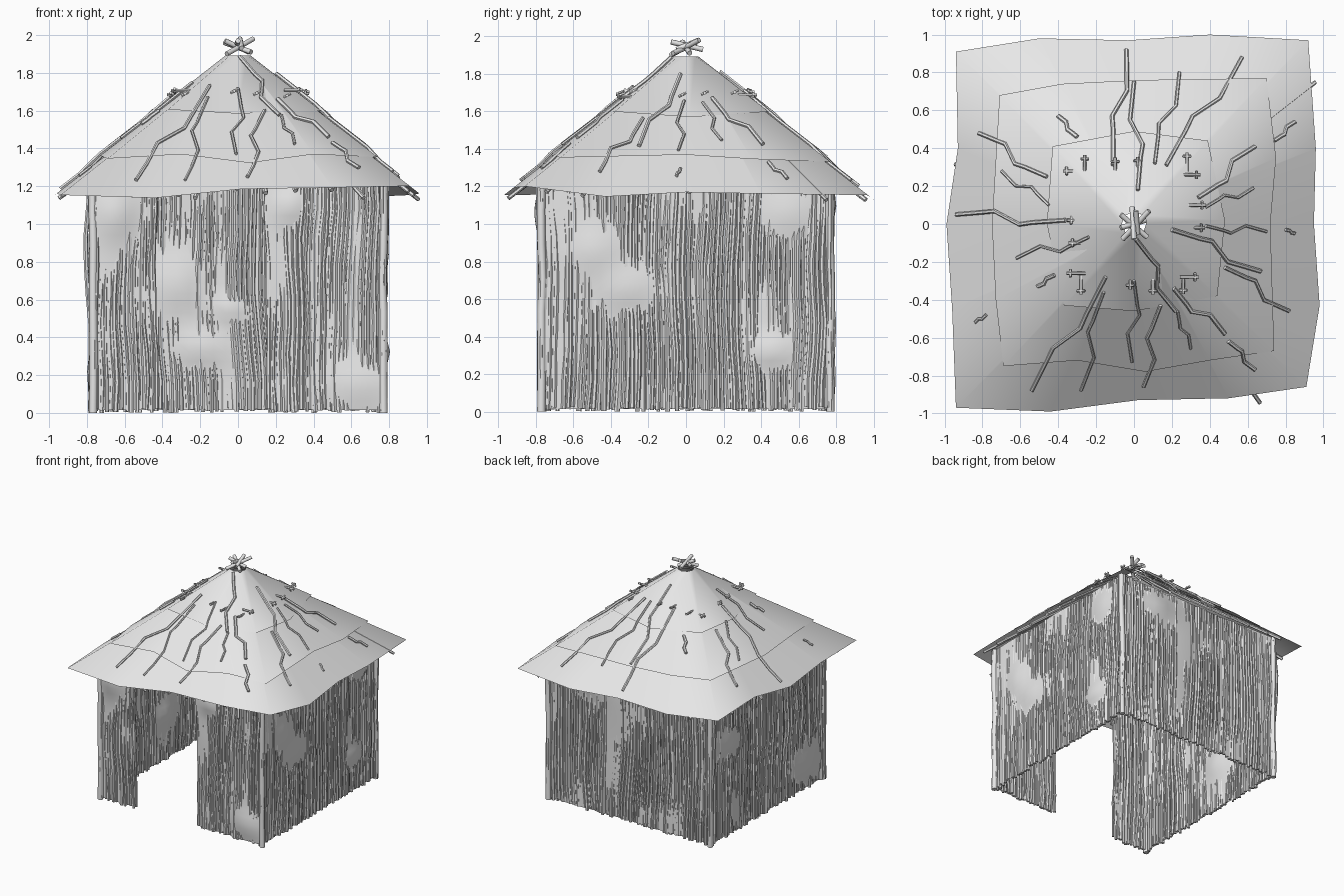
import bpy, bmesh, math, random
from mathutils import Vector, Matrix, noise
from mathutils.bvhtree import BVHTree

random.seed(4)
cube = bpy.data.objects.get("Cube")
if cube:
    bpy.data.objects.remove(cube, do_unlink=True)

straw = bpy.data.materials.new("pale_grey")
straw.use_nodes = True
colour = (0.8, 0.8, 0.8, 1)
straw.diffuse_color = colour
straw.node_tree.nodes["Principled BSDF"].inputs["Base Color"].default_value = colour


def finish(bm, name):
    mesh = bpy.data.meshes.new(name)
    bm.to_mesh(mesh)
    bm.free()
    mesh.materials.append(straw)
    for poly in mesh.polygons:
        poly.use_smooth = True
    obj = bpy.data.objects.new(name, mesh)
    bpy.context.collection.objects.link(obj)
    bpy.context.view_layer.objects.active = obj
    bpy.ops.object.select_all(action='DESELECT')
    obj.select_set(True)
    bpy.ops.object.shade_smooth_by_angle(angle=math.radians(50))
    return obj


def tube(bm, points, radius, sides=6):
    """A capped stick through the given points."""
    points = [Vector(p) for p in points]
    turn = (points[-1] - points[0]).to_track_quat('Z', 'Y')
    rings = []
    for p in points:
        ring = []
        for i in range(sides):
            a = math.tau * i / sides
            ring.append(bm.verts.new(p + turn @ Vector((math.cos(a), math.sin(a), 0)) * radius))
        rings.append(ring)
    for low, high in zip(rings, rings[1:]):
        for i in range(sides):
            j = (i + 1) % sides
            bm.faces.new((low[i], low[j], high[j], high[i]))
    bm.faces.new(rings[0][::-1])
    bm.faces.new(rings[-1])


# Walls: a wavy sheet with rows of thin upright sticks running through it
WALL, TOP = 0.765, 1.25


def wave(u, z, side):
    return noise.noise(Vector((u * 2.5, z * 2, side * 7.3)))


def wall(name, side, start, end, bulges):
    spin = Matrix.Rotation(side * math.pi / 2, 3, 'Z')

    def place(u, z, out):
        return spin @ Vector((u, -WALL - out, z))

    sheet = bmesh.new()
    bmesh.ops.create_grid(sheet, x_segments=24, y_segments=24, size=1)
    for v in sheet.verts:
        u = start + (end - start) * (v.co.x + 1) / 2
        z = 0.015 + (TOP - 0.015) * (v.co.y + 1) / 2
        out = 0.014 * wave(u * 1.5, z + 5, side)
        for bu, bz, ru, rz, amount in bulges:
            out += amount * math.exp(-((u - bu) / ru) ** 2 - ((z - bz) / rz) ** 2)
        v.co = place(u, z, out)
    finish(sheet, name + "_sheet")

    sticks = bmesh.new()
    count = round((end - start) / 0.026)
    for n in range(count + 1):
        base = start + (end - start) * n / count + random.uniform(-0.005, 0.005)
        depth = random.uniform(-0.007, 0.007)
        low, high = random.uniform(0, 0.025), TOP - random.uniform(0, 0.02)
        path = []
        for k in range(9):
            z = low + (high - low) * k / 8
            u = base + 0.03 * wave(base, z, side) + random.uniform(-0.004, 0.004)
            path.append(place(u, z, depth + 0.012 * wave(base * 3, z * 2, side + 4)))
        tube(sticks, path, random.uniform(0.009, 0.015))
    finish(sticks, name + "_sticks")


wall("front_wall_right", 0, -0.78, -0.44, [(-0.65, 1.05, 0.12, 0.14, 0.035)])
wall("front_wall_left", 0, 0.15, 0.78,
     [(0.65, 0.15, 0.2, 0.13, 0.03), (0.28, 1.1, 0.1, 0.1, 0.035)])
wall("left_wall", 1, -0.78, 0.78,
     [(-0.48, 0.85, 0.13, 0.13, 0.035), (-0.33, 0.65, 0.14, 0.12, 0.035),
      (0.45, 0.32, 0.12, 0.08, 0.035), (0.55, 1.05, 0.14, 0.14, 0.03)])
wall("back_wall", 2, -0.78, 0.78,
     [(0.33, 0.68, 0.13, 0.16, -0.035), (0.2, 0.34, 0.13, 0.1, -0.035),
      (0.05, 0.55, 0.08, 0.06, -0.03), (-0.4, 1.1, 0.14, 0.1, 0.03)])
wall("right_wall", 3, -0.78, 0.78,
     [(0.5, 0.2, 0.2, 0.14, 0.03), (-0.1, 0.4, 0.14, 0.12, -0.035),
      (-0.5, 0.8, 0.14, 0.12, 0.035)])

posts = bmesh.new()
for sx in (-1, 1):
    for sy in (-1, 1):
        path = []
        for k in range(8):
            z = TOP * k / 7
            sway = 0.012 * wave(sx * 2, z * 2, sy)
            path.append((sx * 0.768 + sway, sy * 0.768 - sway, z))
        tube(posts, path, 0.022, 8)
finish(posts, "corner_posts")

# Roof: three overlapping thatch skirts around an open smoke hole
eave = [(-.94, -.97), (-.44, -.99), (.02, -.93), (.5, -.92), (.91, -.86), (.98, -.43), (.95, 0),
        (.96, .4), (.92, .97), (.4, 1), (-.03, .97), (-.5, .98), (-.94, .91), (-.93, .4),
        (-.99, 0), (-.96, -.45)]
middle = [(-.69, -.75), (-.3, -.72), (.06, -.78), (.4, -.72), (.74, -.67), (.72, 0), (.75, .35),
          (.7, .77), (.02, .76), (-.38, .74), (-.71, .68), (-.75, 0), (-.73, -.4)]
crown = [(-.37, -.43), (0, -.46), (.44, -.38), (.48, .02), (.39, .44), (0, .49), (-.43, .41),
         (-.46, 0)]


def reach(x, y):
    return max(abs(x), abs(y))


whole = bmesh.new()
for name, edge, slope, top in (("lower_thatch", eave, 0.79, 1.86),
                               ("middle_thatch", middle, 0.765, 1.875),
                               ("upper_thatch", crown, 0.73, 1.893)):
    skirt = bmesh.new()
    for bm in (skirt, whole):
        outer, inner = [], []
        for x, y in edge:
            outer.append(bm.verts.new((x, y, 1.92 - slope * reach(x, y))))
            rim = Vector((x, y)).normalized() * 0.065
            inner.append(bm.verts.new((rim.x, rim.y, top)))
        for i in range(len(edge)):
            j = (i + 1) % len(edge)
            bm.faces.new((outer[i], outer[j], inner[j], inner[i]))
    finish(skirt, name)
surface = BVHTree.FromBMesh(whole)
whole.free()


def roof_height(x, y):
    hit = surface.ray_cast(Vector((x, y, 3)), Vector((0, 0, -1)))[0]
    return hit.z if hit else 1.92 - 0.79 * reach(x, y)


# Crooked branches lying on the thatch, as start and end in hundredths
branches = [(-15, -28, -54, -88), (-16, -36, -28, -88), (0, -30, -1, -73), (14, -43, 5, -86),
            (1, -8, 22, -46), (21, -34, 48, -58), (23, -46, 30, -66), (50, -62, 64, -77),
            (20, -3, 67, -25), (48, -23, 82, -46), (38, -1, 70, -4), (80, -3, 85, -5),
            (38, 9, 63, 19), (34, 14, 64, 41), (74, 44, 85, 54), (17, 31, 57, 88),
            (11, 32, 24, 80), (2, 18, 0, 75), (-11, 31, -4, 92), (-30, 46, -40, 57),
            (-46, 25, -82, 48), (-45, 10, -70, 28), (-36, 2, -94, 5), (-24, -7, -62, -18),
            (-42, -27, -51, -33), (-78, -48, -84, -52)]
bm = bmesh.new()
for ax, ay, bx, by in branches:
    a, b = Vector((ax, ay)) / 100, Vector((bx, by)) / 100
    across = Vector((a.y - b.y, b.x - a.x)).normalized()
    bend = random.choice((-1, 1)) * min(0.035, 0.08 * (b - a).length)
    path = []
    for t, kink in ((0, 0), (0.3, 0.6), (0.42, 1), (0.65, -0.8), (0.82, -0.4), (1, 0)):
        p = a.lerp(b, t) + across * bend * kink
        path.append((p.x, p.y, roof_height(p.x, p.y) + 0.01))
    tube(bm, path, random.uniform(0.008, 0.012))
finish(bm, "roof_branches")

# Short pegs poking through the upper thatch, each with a cross twig
bm = bmesh.new()
for side in range(4):
    spin = Matrix.Rotation(side * math.pi / 2, 3, 'Z')
    for u in (-0.28, -0.02, 0.1, 0.26):
        z = 1.7 + random.uniform(-0.02, 0.02)
        d = 0.31 + random.uniform(-0.02, 0.02)
        tube(bm, [spin @ Vector((u, -d + 0.05, z)), spin @ Vector((u, -d - 0.05, z))], 0.009)
        tube(bm, [spin @ Vector((u - 0.02, -d - 0.03, z - 0.01)),
                  spin @ Vector((u + 0.02, -d - 0.03, z + 0.01))], 0.008)
finish(bm, "roof_pegs")

# Rafters under the eaves
bm = bmesh.new()
for side in range(4):
    spin = Matrix.Rotation(side * math.pi / 2, 3, 'Z')
    for n in range(9):
        u = -0.72 + 0.18 * n + random.uniform(-0.06, 0.06)
        far = random.uniform(0.88, 0.96)
        path = [spin @ Vector((u * d / far, -d, 1.885 - 0.79 * d)) for d in (0.4, 0.7, far)]
        tube(bm, path, random.uniform(0.01, 0.014))
finish(bm, "eave_rafters")

# Crossed twigs tied at the peak
bm = bmesh.new()
for a, b in (((-.06, -.08, 1.9), (.08, .07, 1.98)), ((.07, -.07, 1.91), (-.07, .05, 1.96)),
             ((-.07, -.02, 1.97), (.06, .02, 1.91)), ((0, -.08, 1.97), (-.01, .09, 1.93)),
             ((.02, -.05, 1.93), (.01, .07, 1.98))):
    tube(bm, [a, b], 0.014, 8)
finish(bm, "peak_twigs")
